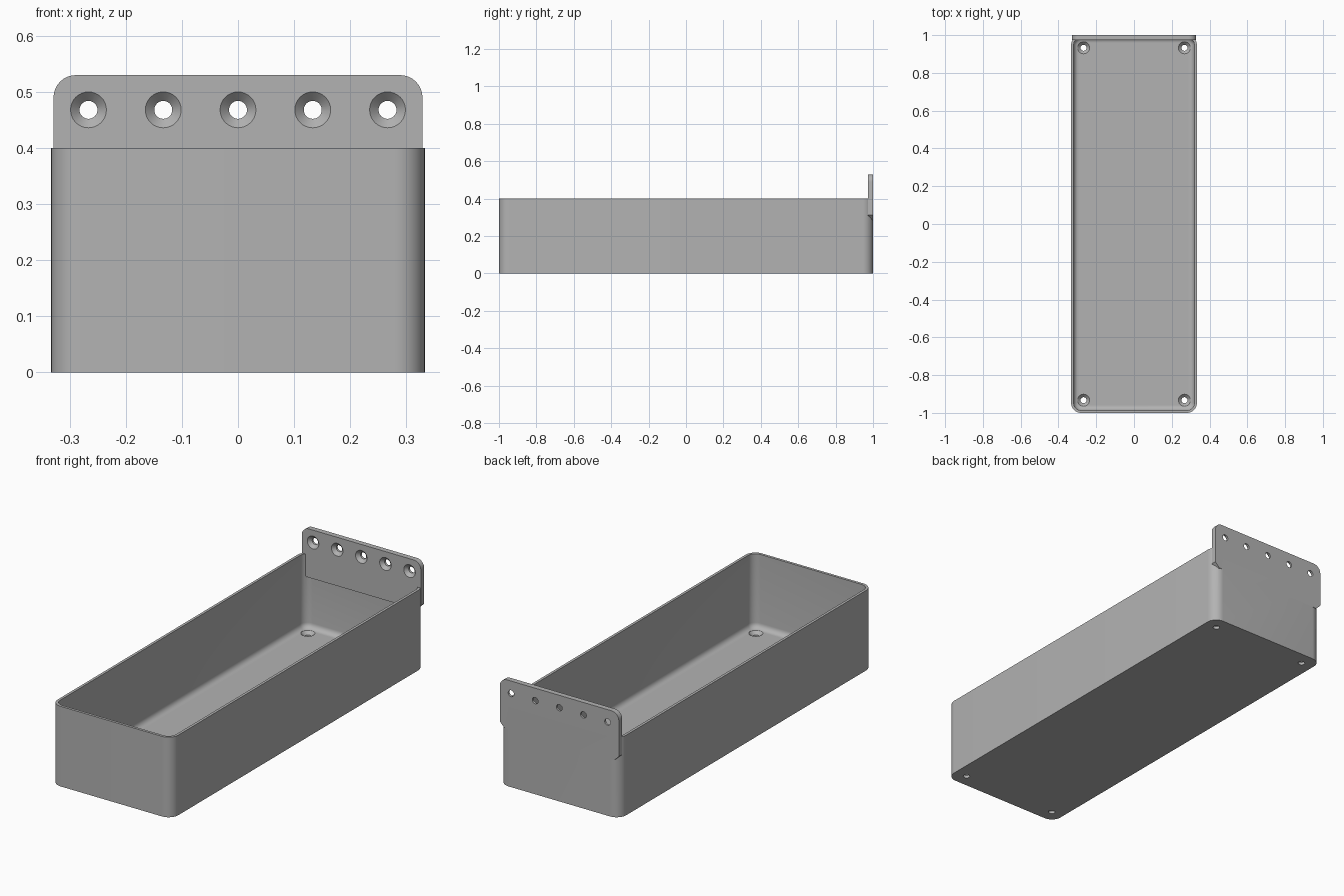
import bpy, bmesh
from math import sin, cos, pi, radians

cube = bpy.data.objects.get("Cube")
if cube:
    bpy.data.objects.remove(cube, do_unlink=True)

HALF_X, HEIGHT = 0.333, 0.40
WALL, FLOOR, CORNER, FILLET = 0.0133, 0.03, 0.053, 0.027
PLATE, PLATE_TOP, PLATE_X = 0.0267, 0.53, 0.329
HOLE, SINK = 0.016, 0.032

grey = bpy.data.materials.new("plain grey")
grey.use_nodes = True
colour = (0.45, 0.45, 0.45, 1)
grey.diffuse_color = colour
grey.node_tree.nodes["Principled BSDF"].inputs["Base Color"].default_value = colour


def finish(name, bm):
    bmesh.ops.recalc_face_normals(bm, faces=bm.faces)
    mesh = bpy.data.meshes.new(name)
    bm.to_mesh(mesh)
    bm.free()
    mesh.materials.append(grey)
    obj = bpy.data.objects.new(name, mesh)
    bpy.context.collection.objects.link(obj)
    return obj


def loft(bm, loops):
    """Closed solid through a list of equal-length loops."""
    rings = [[bm.verts.new(p) for p in loop] for loop in loops]
    n = len(rings[0])
    for a, b in zip(rings, rings[1:]):
        for i in range(n):
            j = (i + 1) % n
            bm.faces.new((a[i], a[j], b[j], b[i]))
    bm.faces.new(rings[0][::-1])
    bm.faces.new(rings[-1])


def rounded_rect(inset, z, steps=10):
    r = CORNER - inset
    cx, cy = HALF_X - CORNER, 1 - CORNER
    points = []
    for k, (sx, sy) in enumerate(((1, 1), (-1, 1), (-1, -1), (1, -1))):
        for i in range(steps + 1):
            a = (k + i / steps) * pi / 2
            points.append((sx * cx + r * cos(a), sy * cy + r * sin(a), z))
    return points


def circle(r, depth, place, n=32):
    return [place(r * cos(2 * pi * i / n), r * sin(2 * pi * i / n), depth) for i in range(n)]


def countersink(bm, place, thickness):
    """Screw hole cutter; depth runs from the sunk face into the part."""
    over = 0.01
    loft(bm, [circle(SINK, -over, place), circle(SINK, 0, place),
              circle(HOLE, SINK - HOLE, place), circle(HOLE, thickness + over, place)])


def boolean(target, other, operation):
    mod = target.modifiers.new(operation.title(), 'BOOLEAN')
    mod.operation, mod.solver, mod.object = operation, 'EXACT', other
    bpy.context.view_layer.objects.active = target
    bpy.ops.object.modifier_apply(modifier=mod.name)
    bpy.data.objects.remove(other, do_unlink=True)


# Open tray with thin walls and a filleted floor
bm = bmesh.new()
loops = [rounded_rect(0, 0), rounded_rect(0, HEIGHT), rounded_rect(WALL, HEIGHT)]
for i in range(7):
    a = i / 6 * pi / 2
    loops.append(rounded_rect(WALL + FILLET * (1 - cos(a)), FLOOR + FILLET * (1 - sin(a))))
loft(bm, loops)
tray = finish("tray", bm)

# Mounting plate with rounded top corners and clipped bottom corners
half = [(0.304, 0.287), (PLATE_X, 0.312)]
for i in range(9):
    a = i / 8 * pi / 2
    half.append((PLATE_X - 0.04 + 0.04 * cos(a), PLATE_TOP - 0.04 + 0.04 * sin(a)))
outline = half + [(-x, z) for x, z in reversed(half)]
bm = bmesh.new()
loft(bm, [[(x, y, z) for x, z in outline] for y in (1 - PLATE, 1)])
plate = finish("mounting_plate", bm)
boolean(tray, plate, 'UNION')

# Countersunk holes: five through the plate, four through the floor
bm = bmesh.new()
for k in range(-2, 3):
    countersink(bm, lambda u, v, d: (k * 0.1333 + u, 1 - PLATE + d, 0.468 + v), PLATE)
for sx in (-1, 1):
    for sy in (-1, 1):
        countersink(bm, lambda u, v, d: (sx * 0.267 + u, sy * 0.933 + v, FLOOR - d), FLOOR)
cutter = finish("hole_cutter", bm)
cutter.hide_render = True
boolean(tray, cutter, 'DIFFERENCE')

# Smooth rounded surfaces, crisp edges
bpy.ops.object.select_all(action='DESELECT')
tray.select_set(True)
bpy.context.view_layer.objects.active = tray
bpy.ops.object.shade_smooth_by_angle(angle=radians(30))
